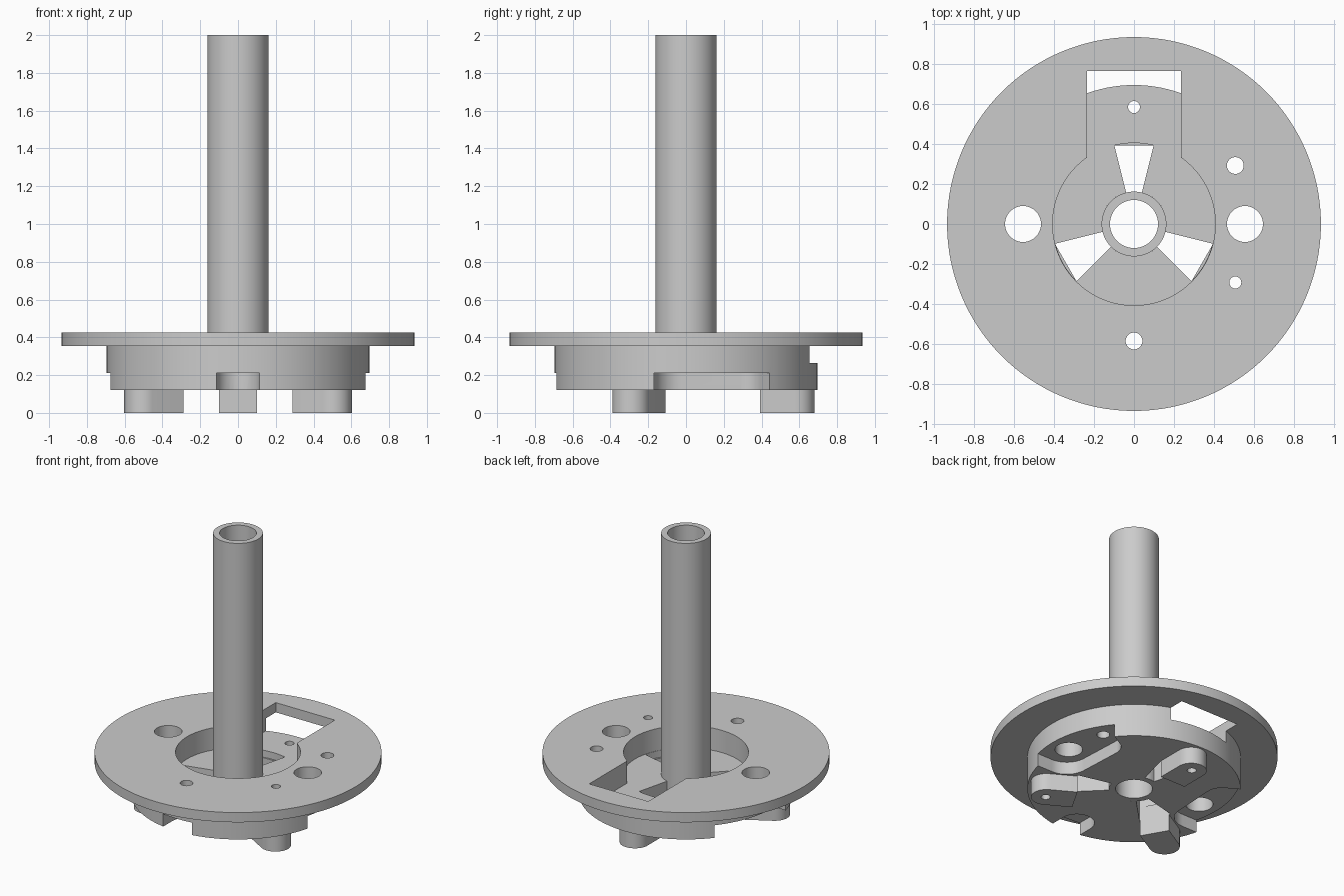
import bpy, bmesh
from math import cos, sin, radians, tau
from mathutils import Matrix

cube = bpy.data.objects.get("Cube")
if cube:
    bpy.data.objects.remove(cube, do_unlink=True)

GREY = (0.6, 0.6, 0.6, 1)
mat = bpy.data.materials.new("plain grey")
mat.use_nodes = True
mat.diffuse_color = GREY
mat.node_tree.nodes["Principled BSDF"].inputs["Base Color"].default_value = GREY

TOP, FLANGE, FLOOR, POCKET, BASE = 0.425, 0.355, 0.265, 0.21, 0.12
BOLT = 0.585
POST_ANGLES = (90, 210, 330)
SCREW_ANGLES = (30, 150, 270)


def make(name, bm):
    bmesh.ops.recalc_face_normals(bm, faces=bm.faces)
    me = bpy.data.meshes.new(name)
    bm.to_mesh(me)
    bm.free()
    me.materials.append(mat)
    ob = bpy.data.objects.new(name, me)
    bpy.context.scene.collection.objects.link(ob)
    return ob


def lathe(name, profile, steps=128):
    bm = bmesh.new()
    vs = [bm.verts.new((r, 0, z)) for r, z in profile]
    es = [bm.edges.new((a, b)) for a, b in zip(vs, vs[1:] + vs[:1])]
    bmesh.ops.spin(bm, geom=vs + es, cent=(0, 0, 0), axis=(0, 0, 1),
                   angle=tau, steps=steps, use_merge=True)
    bmesh.ops.remove_doubles(bm, verts=bm.verts, dist=1e-5)
    return make(name, bm)


def prism(name, outline, z0, z1, turn=0):
    bm = bmesh.new()
    face = bm.faces.new([bm.verts.new((x, y, z0)) for x, y in outline])
    new = bmesh.ops.extrude_face_region(bm, geom=[face])["geom"]
    bmesh.ops.translate(bm, vec=(0, 0, z1 - z0),
                        verts=[v for v in new if isinstance(v, bmesh.types.BMVert)])
    bm.transform(Matrix.Rotation(radians(turn), 4, 'Z'))
    return make(name, bm)


def arc(cx, cy, r, a0, a1, n=16):
    angles = [radians(a0 + (a1 - a0) * i / n) for i in range(n + 1)]
    return [(cx + r * cos(a), cy + r * sin(a)) for a in angles]


def hole(x, y, r, turn=0):
    return prism("hole_cutter", arc(x, y, r, 0, 360, 40)[:-1], -0.1, 0.6, turn)


def cut(ob, cutter):
    cutter.hide_render = True
    mod = ob.modifiers.new("cut", 'BOOLEAN')
    mod.operation, mod.solver, mod.object = 'DIFFERENCE', 'EXACT', cutter
    bpy.context.view_layer.objects.active = ob
    bpy.ops.object.modifier_apply(modifier=mod.name)
    bpy.data.objects.remove(cutter, do_unlink=True)


# Flanged drum with a central well
body = lathe("flanged_drum", [(0.162, BASE), (0.695, BASE), (0.695, FLANGE), (0.935, FLANGE),
                              (0.935, TOP), (0.407, TOP), (0.407, FLOOR), (0.162, FLOOR)])

# Rectangular slot from the well out through the back of the drum
cut(body, prism("slot_cutter", [(-0.235, 0.27), (0.235, 0.27), (0.235, 0.765), (-0.235, 0.765)],
                FLOOR, 0.6))

# Wedge openings through the well floor
for a0, a1 in ((76, 104), (194, 225), (315, 346)):
    cut(body, prism("wedge_cutter", arc(0, 0, 0.15, a0, a1) + arc(0, 0, 0.405, a1, a0),
                    0, FLOOR + 0.02))

# Pockets under the screws: one at the front, a wide one on each side
cut(body, prism("front_pocket_cutter", [(0.115, -0.8)] + arc(0, -0.58, 0.115, 0, 180)
                + [(-0.115, -0.8)], 0, POCKET))
side = (arc(0.505, 0.292, 0.115, 120, 180) + arc(0.555, -0.02, 0.15, 182, 270)
        + [(0.9, -0.17), (0.9, 0.652)])
for s in (1, -1):
    cut(body, prism("side_pocket_cutter", [(s * x, y) for x, y in side], 0, POCKET))

# Screw holes, post holes and two large holes
for a in SCREW_ANGLES:
    cut(body, hole(BOLT, 0, 0.042, a))
for a in POST_ANGLES:
    cut(body, hole(BOLT, 0, 0.03, a))
for s in (1, -1):
    cut(body, hole(s * 0.555, 0, 0.09))

# Hollow centre tube
tube = lathe("centre_tube", [(0.12, BASE), (0.162, BASE), (0.162, 2), (0.12, 2)], 96)
parts = [body, tube]

# Three drilled feet with a rounded outer end
for name, a in zip(("back_foot", "right_foot", "left_foot"), POST_ANGLES):
    foot = prism(name, [(0.392, -0.1)] + arc(0.58, 0, 0.1, -90, 90, 24) + [(0.392, 0.1)],
                 0, POCKET + 0.005, a)
    cut(foot, hole(BOLT, 0, 0.03, a))
    parts.append(foot)

# Smooth the round walls, keep the rims crisp
bpy.ops.object.select_all(action='DESELECT')
for ob in parts:
    ob.select_set(True)
bpy.context.view_layer.objects.active = body
bpy.ops.object.shade_smooth_by_angle(angle=radians(30))
